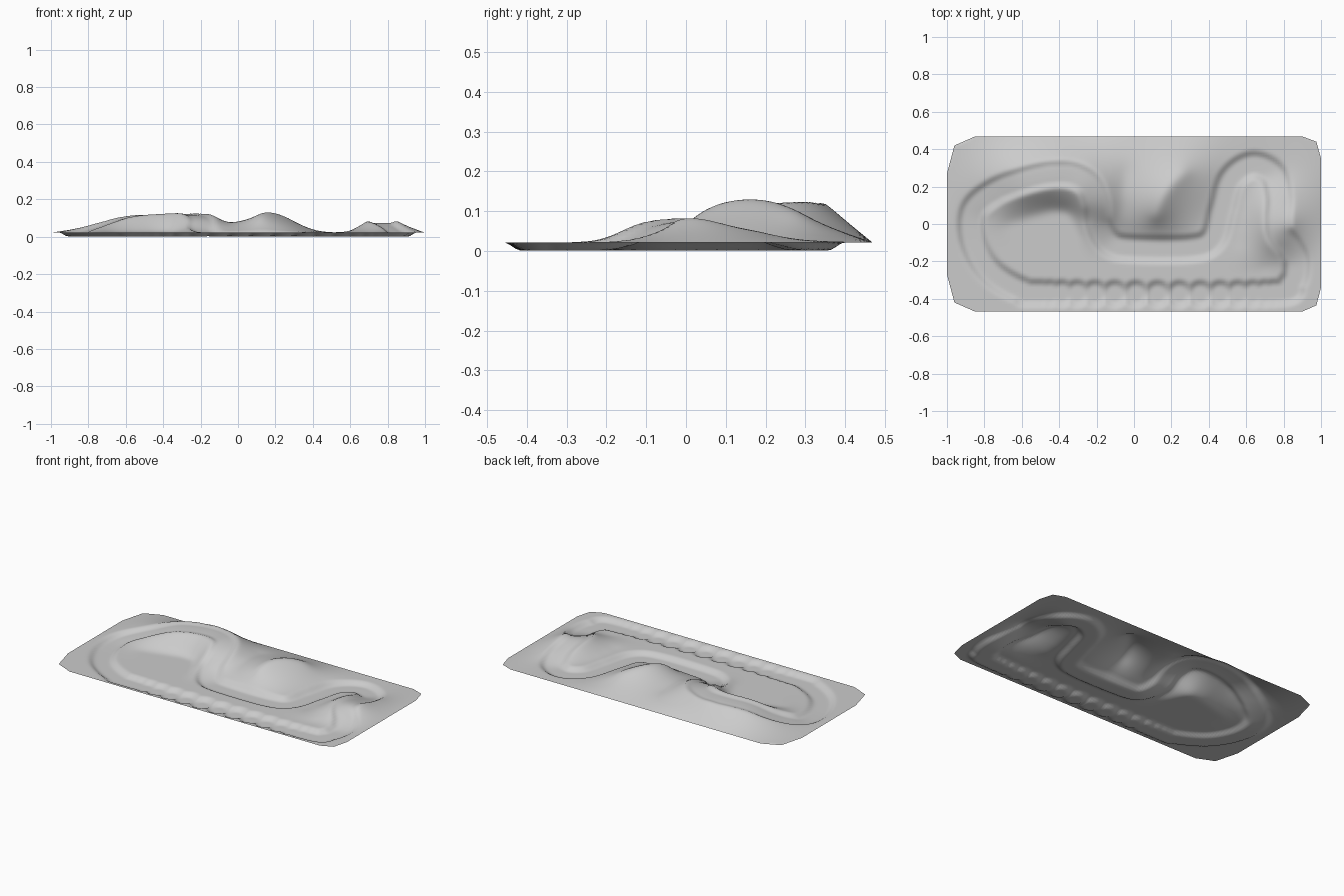
import bpy
import bmesh
from mathutils import Vector

cube = bpy.data.objects.get("Cube")
if cube:
    bpy.data.objects.remove(cube, do_unlink=True)

NX, NY = 150, 72
HALF_X, HALF_Y = 1.0, 0.468
RIM = 0.022      # level of the border and the infield
DEPTH = 0.021    # how far the road is sunk into the land

# Road centre line, with the height of the land along it
ROAD = [(-.45, -.37, RIM), (-.6, -.355, RIM), (-.77, -.25, RIM), (-.86, -.09, RIM),
        (-.86, .07, .03), (-.75, .17, .065), (-.6, .23, .12), (-.45, .265, .135),
        (-.33, .262, .137), (-.24, .21, .137), (-.2, .11, .115), (-.19, .0, .055),
        (-.13, -.1, RIM), (-.02, -.13, RIM), (.3, -.13, RIM), (.42, -.08, RIM),
        (.47, .08, RIM), (.52, .24, RIM), (.63, .315, RIM), (.74, .27, RIM),
        (.775, .15, .06), (.77, .03, .094), (.78, -.05, .09), (.84, -.13, .045),
        (.87, -.21, RIM), (.84, -.32, RIM), (.7, -.37, RIM)]
# Crest of the middle hill, the saddle beside it and the low infield
CREST = [(.12, .04, .115), (.14, .12, .137), (.19, .2, .137), (.28, .29, .1)]
SADDLE = [(-.05, .03, .055), (-.05, .16, .075), (-.04, .3, .06)]
BOWL = [(-.68, .0, RIM), (-.5, .06, RIM), (-.38, .08, RIM), (-.31, .0, RIM),
        (-.26, -.18, RIM), (-.1, -.25, RIM), (.6, -.25, RIM), (.72, -.22, RIM)]
LOOP = [(.57, -.1, RIM), (.59, .05, RIM), (.62, .19, RIM)]


def spline(points, closed, steps=12):
    """Smooth path through the points."""
    n = len(points)
    pts = [Vector(p) for p in points]
    path = []
    for i in range(n if closed else n - 1):
        if closed:
            a, b, c, d = (pts[(i + k) % n] for k in (-1, 0, 1, 2))
        else:
            a, b, c, d = (pts[min(max(i + k, 0), n - 1)] for k in (-1, 0, 1, 2))
        for s in range(steps):
            t = s / steps
            path.append(b + (c - a) * t / 2 + (a * 2 - b * 5 + c * 4 - d) * t * t / 2
                        + (b * 3 - a - c * 3 + d) * t ** 3 / 2)
    return path if closed else path + [pts[-1]]


def smoothstep(a, b, v):
    t = min(max((v - a) / (b - a), 0), 1)
    return t * t * (3 - 2 * t)


def place(i, j):
    return (2 * i / NX - 1) * HALF_X, (2 * j / NY - 1) * HALF_Y


# Pin the land along the road, the crests and the rim
road = spline(ROAD, True)
height = [[RIM] * (NY + 1) for _ in range(NX + 1)]
sink = [[0.0] * (NY + 1) for _ in range(NX + 1)]
pinned = set()
for i in range(NX + 1):
    for j in range(NY + 1):
        x, y = place(i, j)
        near = min(road, key=lambda p: (p.x - x) ** 2 + (p.y - y) ** 2)
        dist = ((near.x - x) ** 2 + (near.y - y) ** 2) ** 0.5
        sink[i][j] = DEPTH * (1 - smoothstep(.04, .085, dist))
        if dist < .07:
            height[i][j] = max(near.z, RIM)
            pinned.add((i, j))
for line in (CREST, SADDLE, BOWL, LOOP):
    for p in spline(line, False, 24):
        cell = (round((p.x / HALF_X + 1) * NX / 2), round((p.y / HALF_Y + 1) * NY / 2))
        height[cell[0]][cell[1]] = p.z
        pinned.add(cell)

# Stretch the rest of the land between the pins, then soften it
inner = [(i, j) for i in range(1, NX) for j in range(1, NY)]
free = [c for c in inner if c not in pinned]


def relax(cells, rate):
    for i, j in cells:
        mean = (height[i - 1][j] + height[i + 1][j] + height[i][j - 1] + height[i][j + 1]) / 4
        height[i][j] += rate * (mean - height[i][j])


for _ in range(150):
    relax(free, 1.8)
for _ in range(5):
    relax(inner, 0.8)

# Sheet of land with the sunken road
bm = bmesh.new()
grid = []
for i in range(NX + 1):
    column = []
    for j in range(NY + 1):
        edge = i in (0, NX) or j in (0, NY)
        z = height[i][j] - (0 if edge else sink[i][j])
        column.append(bm.verts.new((*place(i, j), max(z, 0))))
    grid.append(column)
for i in range(NX):
    for j in range(NY):
        bm.faces.new((grid[i][j], grid[i + 1][j], grid[i + 1][j + 1], grid[i][j + 1]))

# Trim each corner with two straight cuts
CORNERS = [(-1, 1, .85, .96, .42, .27), (-1, -1, .85, .96, .42, .27),
           (1, 1, .9, .975, .44, .35), (1, -1, .9, .975, .435, .34)]
for sx, sy, xa, xb, yb, yc in CORNERS:
    for p, q in (((xa, HALF_Y), (xb, yb)), ((xb, yb), (HALF_X, yc))):
        normal = Vector((sx * (p[1] - q[1]), sy * (q[0] - p[0]), 0))
        bmesh.ops.bisect_plane(bm, geom=bm.verts[:] + bm.edges[:] + bm.faces[:],
                               plane_co=(sx * p[0], sy * p[1], 0), plane_no=normal,
                               clear_outer=True)
for f in bm.faces:
    f.smooth = True
for v in bm.verts:
    if v.is_boundary:
        v.co.z = RIM

mesh = bpy.data.meshes.new("terrain")
bm.to_mesh(mesh)
bm.free()
terrain = bpy.data.objects.new("terrain", mesh)
bpy.context.collection.objects.link(terrain)

# Plain grey ground
grey = bpy.data.materials.new("light grey")
grey.use_nodes = True
colour = (.6, .6, .6, 1)
grey.diffuse_color = colour
grey.node_tree.nodes["Principled BSDF"].inputs["Base Color"].default_value = colour
mesh.materials.append(grey)
